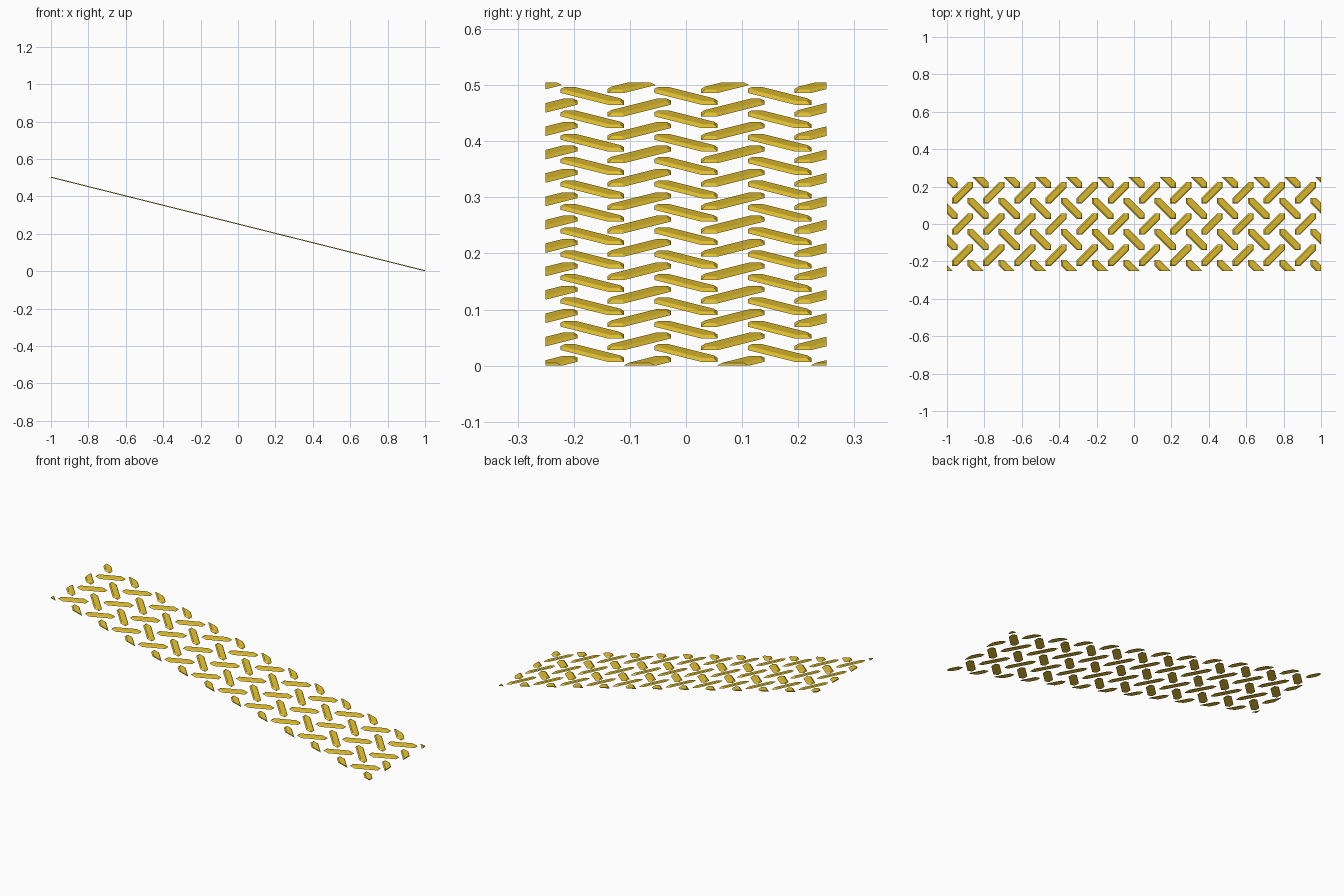
import bpy, bmesh
from math import sqrt
from mathutils import Vector

if "Cube" in bpy.data.objects:
    bpy.data.objects.remove(bpy.data.objects["Cube"])

PITCH = 1 / 6          # spacing of the tread lattice
TIP = 0.080            # half length of a bar
HALF_W = 0.0205        # half width of a bar
BEVEL = 0.007          # inset of the raised face
HEIGHT = 0.005         # how far the bars stand up


def hexagon(length, width):
    """Bar outline with square-cornered pointed tips."""
    s = length - width
    return [(length, 0), (s, width), (-s, width), (-length, 0), (-s, -width), (s, -width)]


def add_bar(bm, cx, cy, side):
    """One bevelled bar lying along (1, side)."""
    rings = []
    for outline, z in ((hexagon(TIP, HALF_W), 0),
                       (hexagon(TIP - BEVEL * sqrt(2), HALF_W - BEVEL), HEIGHT)):
        rings.append([bm.verts.new((cx + (u - side * v) / sqrt(2),
                                    cy + (side * u + v) / sqrt(2), z))
                      for u, v in outline])
    low, high = rings
    bm.faces.new(high)
    bm.faces.new(low[::-1])
    for i in range(6):
        j = (i + 1) % 6
        bm.faces.new((low[i], low[j], high[j], high[i]))


bm = bmesh.new()
# two interleaved lattices of opposed bars
for i in range(13):
    for j in range(4):
        add_bar(bm, -1 + i * PITCH, -0.25 + j * PITCH, -1)
for i in range(12):
    for j in range(3):
        add_bar(bm, -1 + (i + 0.5) * PITCH, (j - 1) * PITCH, 1)

# trim to the ramp outline, closing the cut ends
for axis, limit in ((Vector((1, 0, 0)), 1), (Vector((0, 1, 0)), 0.25)):
    for sign in (1, -1):
        geom = bm.verts[:] + bm.edges[:] + bm.faces[:]
        bmesh.ops.bisect_plane(bm, geom=geom, plane_co=axis * limit * sign,
                               plane_no=axis * sign, clear_outer=True)
        bmesh.ops.holes_fill(bm, edges=[e for e in bm.edges if e.is_boundary])

# slope down towards +x
for v in bm.verts:
    v.co.z += 0.25 * (1 - v.co.x)
bmesh.ops.recalc_face_normals(bm, faces=bm.faces[:])

mesh = bpy.data.meshes.new("ramp_tread")
bm.to_mesh(mesh)
bm.free()
tread = bpy.data.objects.new("ramp_tread", mesh)
bpy.context.collection.objects.link(tread)

paint = bpy.data.materials.new("yellow_paint")
paint.diffuse_color = (0.8, 0.55, 0.03, 1)
paint.use_nodes = True
paint.node_tree.nodes["Principled BSDF"].inputs["Base Color"].default_value = paint.diffuse_color
mesh.materials.append(paint)
